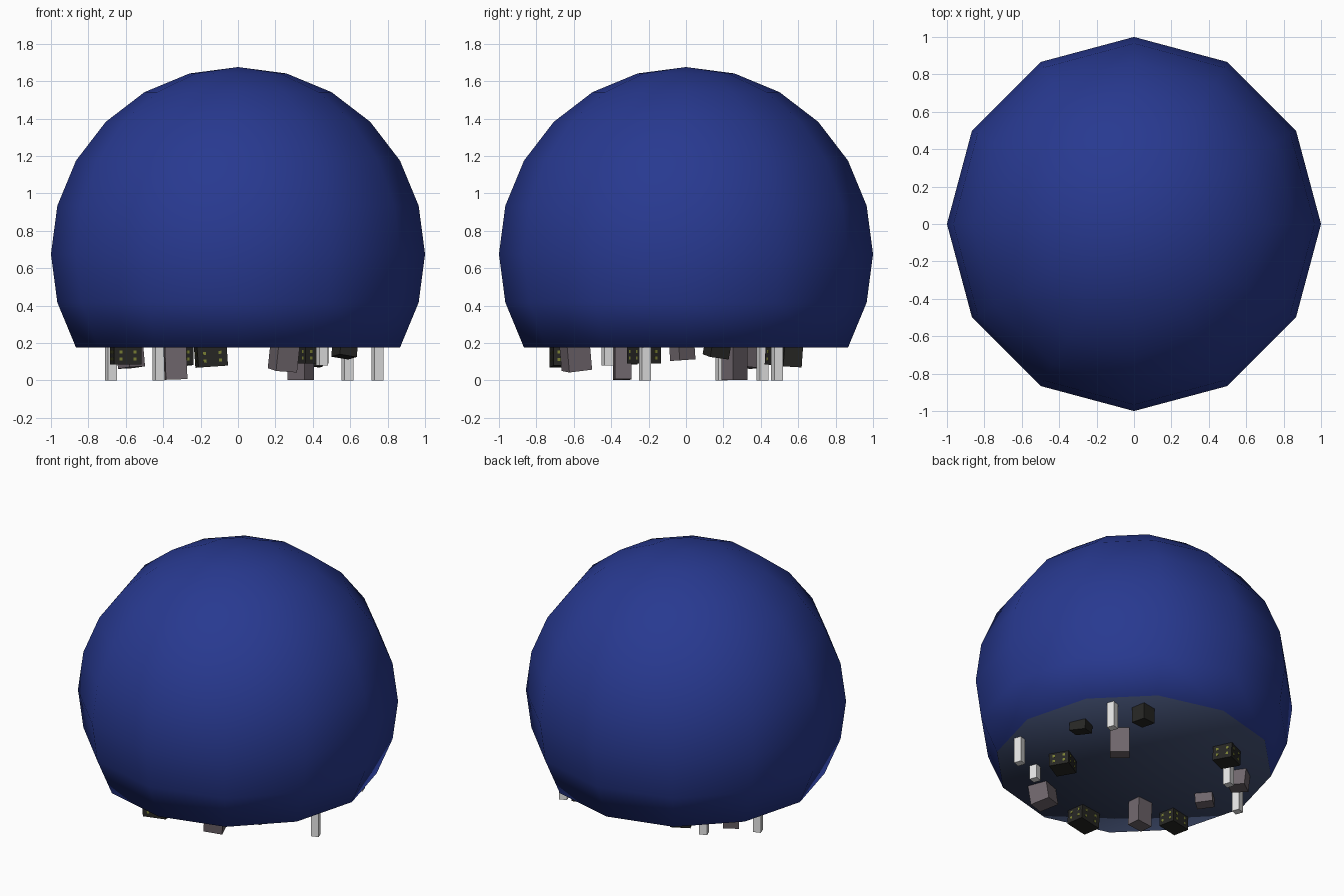
import bpy, bmesh, math
from mathutils import Matrix

if "Cube" in bpy.data.objects:
    bpy.data.objects.remove(bpy.data.objects["Cube"])


def material(name, rgb):
    m = bpy.data.materials.new(name)
    m.diffuse_color = (*rgb, 1.0)
    m.use_nodes = True
    m.node_tree.nodes["Principled BSDF"].inputs["Base Color"].default_value = m.diffuse_color
    return m


BLUE = material("deep blue", (0.021, 0.041, 0.28))
SLATE = material("dark slate", (0.052, 0.075, 0.16))
MAUVE = material("mauve grey", (0.16, 0.133, 0.15))
WHITE = material("off white", (0.80, 0.80, 0.80))
DARK = material("near black", (0.02, 0.02, 0.018))
YELLOW = material("olive yellow", (0.20, 0.22, 0.035))

BASE_Z = 0.175      # height of the flat underside
CENTRE_Z = 0.675    # centre of the dome sphere


def finish(bm, name, mats, smooth=False):
    bmesh.ops.recalc_face_normals(bm, faces=bm.faces)
    me = bpy.data.meshes.new(name)
    for f in bm.faces:
        f.smooth = smooth
    bm.to_mesh(me)
    bm.free()
    for m in mats:
        me.materials.append(m)
    ob = bpy.data.objects.new(name, me)
    bpy.context.collection.objects.link(ob)
    return ob


# dome: twelve-sided sphere cut 30 degrees below its equator, with a flat cap
bm = bmesh.new()
bmesh.ops.create_uvsphere(bm, u_segments=12, v_segments=12, radius=1.0)
bmesh.ops.delete(bm, geom=[v for v in bm.verts if v.co.z < -0.51], context='VERTS')
cap = bmesh.ops.holes_fill(bm, edges=[e for e in bm.edges if e.is_boundary], sides=0)["faces"]
bmesh.ops.poke(bm, faces=cap)
bmesh.ops.translate(bm, verts=bm.verts, vec=(0, 0, CENTRE_Z))
for f in bm.faces:
    f.material_index = 1 if f.calc_center_median().z < BASE_Z + 0.01 else 0
finish(bm, "dome", [BLUE, SLATE], smooth=True)


def add_box(bm, size, centre, index=0):
    mat = Matrix.Translation(centre) @ Matrix.Diagonal((*size, 1.0))
    made = bmesh.ops.create_cube(bm, size=1.0, matrix=mat)
    for f in {f for v in made["verts"] for f in v.link_faces}:
        f.material_index = index


def block(name, x, y, bottom, sx, sy, turn, tilt, mats, windows=False):
    """Box hanging from the underside, down to the given height."""
    h = BASE_Z + 0.025 - bottom
    bm = bmesh.new()
    add_box(bm, (sx, sy, h), (0, 0, 0))
    if windows:
        # thin window plates on all four sides
        for side in (-1, 1):
            for k in (-0.26, 0.26):
                for z in (-0.24, 0.08):
                    add_box(bm, (0.016, 0.003, 0.016), (k * sx, side * sy / 2, z * h), 1)
                    add_box(bm, (0.003, 0.016, 0.016), (side * sx / 2, k * sy, z * h), 1)
    rot = (Matrix.Rotation(math.radians(tilt[0]), 4, 'X')
           @ Matrix.Rotation(math.radians(tilt[1]), 4, 'Y')
           @ Matrix.Rotation(math.radians(turn), 4, 'Z'))
    bmesh.ops.transform(bm, verts=bm.verts,
                        matrix=Matrix.Translation((x, y, bottom + h / 2)) @ rot)
    return finish(bm, name, mats)


# slim white posts
for i, (x, y, b) in enumerate([(0.585, 0.487, 0.0), (0.745, -0.22, 0.0), (0.45, -0.42, 0.08),
                               (-0.425, 0.41, 0.0), (-0.68, 0.19, 0.0)]):
    block(f"post_{i + 1}", x, y, b, 0.05, 0.05, 20, (0, 0), [WHITE])

# mauve blocks
for i, (x, y, b, sx, sy, turn, tilt) in enumerate([
        (0.335, 0.26, 0.003, 0.08, 0.12, 50, (0, 0)),
        (0.245, -0.59, 0.053, 0.12, 0.13, 20, (5, 6)),
        (-0.335, -0.34, 0.005, 0.115, 0.09, 5, (0, -2)),
        (-0.59, -0.02, 0.108, 0.08, 0.11, 40, (4, 0)),
        (-0.575, 0.33, 0.068, 0.10, 0.11, 35, (-3, -5))]):
    block(f"grey_block_{i + 1}", x, y, b, sx, sy, turn, tilt, [MAUVE])

# dark blocks with lit windows
for i, (x, y, b, sx, sy, turn, tilt) in enumerate([
        (0.57, 0.165, 0.125, 0.10, 0.11, 25, (-10, 5)),
        (0.40, 0.565, 0.075, 0.10, 0.10, 10, (-4, 3)),
        (0.39, -0.225, 0.09, 0.14, 0.13, 30, (0, 0)),
        (-0.145, -0.66, 0.073, 0.16, 0.12, 8, (0, -4)),
        (-0.60, -0.33, 0.085, 0.15, 0.11, 12, (0, 0)),
        (-0.325, 0.51, 0.08, 0.13, 0.13, 25, (-3, 0))]):
    block(f"dark_block_{i + 1}", x, y, b, sx, sy, turn, tilt, [DARK, YELLOW], windows=i > 1)
